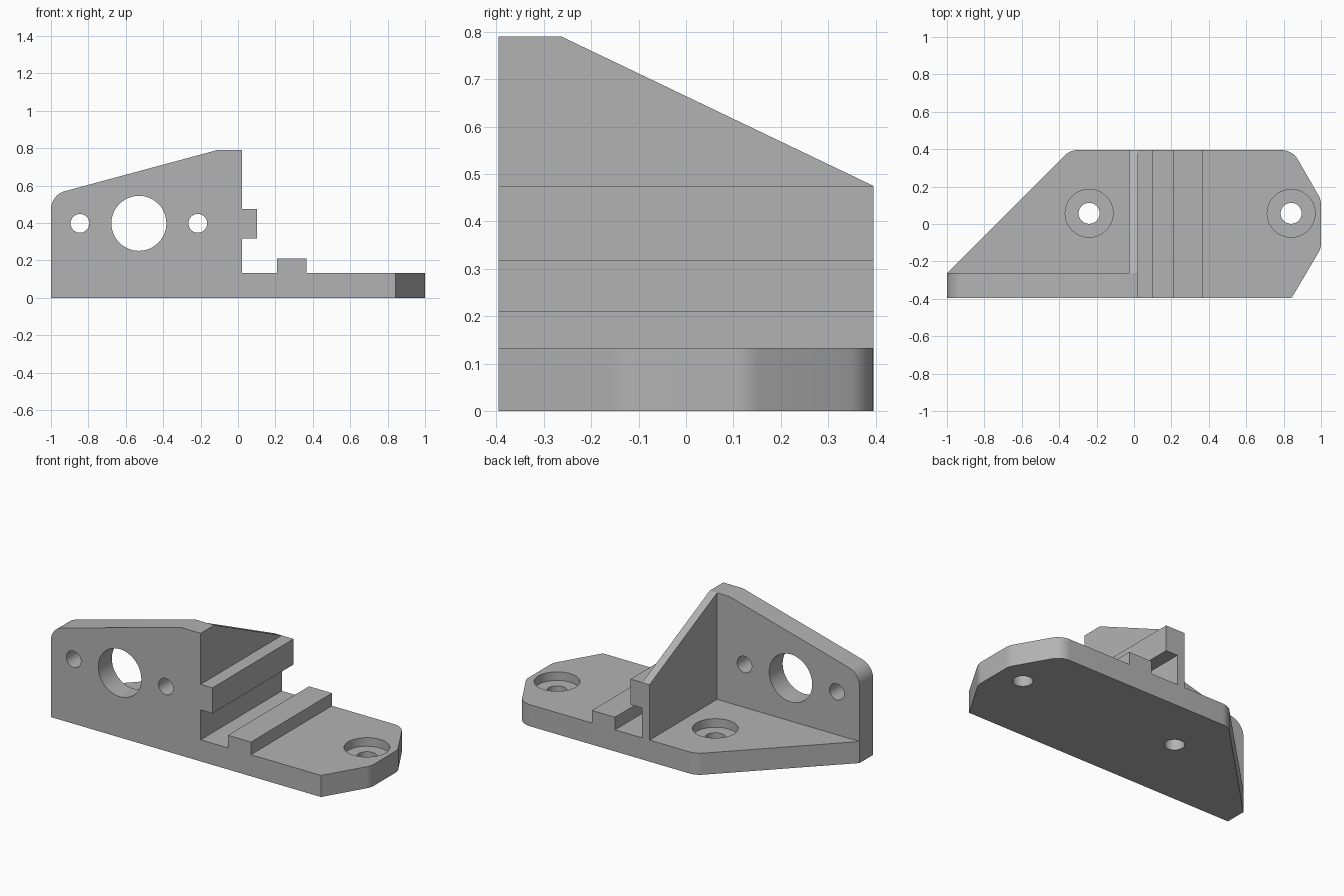
import bpy, math
from mathutils import Vector

cube = bpy.data.objects.get("Cube")
if cube:
    bpy.data.objects.remove(cube, do_unlink=True)

grey = bpy.data.materials.new("light_grey")
grey.use_nodes = True
COLOUR = (0.45, 0.45, 0.45, 1)
grey.diffuse_color = COLOUR
grey.node_tree.nodes["Principled BSDF"].inputs["Base Color"].default_value = COLOUR

FRONT, BACK, THICK = -0.395, 0.395, 0.133
PLATE_BACK = -0.263
ROUND = 0.1


def fillet(points, rounded, steps=8):
    """Replace the numbered corners of an outline with tangent arcs."""
    out = []
    for i, p in enumerate(points):
        p = Vector(p)
        if i not in rounded:
            out.append(p)
            continue
        a = (Vector(points[i - 1]) - p).normalized()
        b = (Vector(points[(i + 1) % len(points)]) - p).normalized()
        half = a.angle(b) / 2
        centre = p + (a + b).normalized() * ROUND / math.sin(half)
        start = p + a * ROUND / math.tan(half) - centre
        end = p + b * ROUND / math.tan(half) - centre
        sweep = math.pi - 2 * half
        for k in range(steps + 1):
            t = k / steps
            out.append(centre + (start * math.sin((1 - t) * sweep)
                                 + end * math.sin(t * sweep)) / math.sin(sweep))
    return out


def prism(name, outline, axis, lo, hi):
    """Extrude a 2D outline along the given axis."""
    place = {"x": lambda p, d: (d, p[0], p[1]),
             "y": lambda p, d: (p[0], d, p[1]),
             "z": lambda p, d: (p[0], p[1], d)}[axis]
    n = len(outline)
    verts = [place(p, d) for d in (lo, hi) for p in outline]
    faces = [list(range(n))[::-1], list(range(n, 2 * n))]
    faces += [[i, (i + 1) % n, n + (i + 1) % n, n + i] for i in range(n)]
    if axis == "y":
        faces = [f[::-1] for f in faces]
    mesh = bpy.data.meshes.new(name)
    mesh.from_pydata(verts, [], faces)
    mesh.materials.append(grey)
    obj = bpy.data.objects.new(name, mesh)
    bpy.context.collection.objects.link(obj)
    return obj


def rect(u0, u1, v0, v1):
    return [(u0, v0), (u1, v0), (u1, v1), (u0, v1)]


def circle(u, v, r, n=48):
    return [(u + r * math.cos(2 * math.pi * k / n),
             v + r * math.sin(2 * math.pi * k / n)) for k in range(n)]


def combine(target, other, operation):
    mod = target.modifiers.new(operation, "BOOLEAN")
    mod.operation, mod.object, mod.solver = operation, other, "EXACT"
    other.hide_render = True
    bpy.ops.object.select_all(action="DESELECT")
    bpy.context.view_layer.objects.active = target
    target.select_set(True)
    bpy.ops.object.modifier_apply(modifier=mod.name)
    bpy.data.objects.remove(other, do_unlink=True)


# Base plate with clipped, rounded corners
bracket = prism("mounting_bracket", fillet(
    [(-1, FRONT), (0.843, FRONT), (1, -0.13), (1, 0.13), (0.847, BACK),
     (-0.342, BACK), (-1, PLATE_BACK)], {2, 3, 4, 5}), "z", 0, THICK)

# Upright front plate, side wall, hooked lip and low rail
solids = [
    prism("front_plate", fillet(
        [(-1, 0), (0.022, 0), (0.022, 0.79), (-0.11, 0.79), (-1, 0.55)], {4}),
        "y", FRONT, PLATE_BACK),
    prism("side_wall", [(FRONT, 0), (BACK, 0), (BACK, 0.475),
                        (PLATE_BACK, 0.79), (FRONT, 0.79)], "x", -0.028, 0.022),
    prism("lip", rect(-0.01, 0.102, 0.317, 0.475), "y", FRONT, BACK),
    prism("rail", rect(0.208, 0.365, 0.05, 0.211), "y", FRONT, BACK),
]
for part in solids:
    combine(bracket, part, "UNION")

# Large opening and two screw holes through the front plate
for x, r in ((-0.53, 0.147), (-0.845, 0.05), (-0.215, 0.05)):
    combine(bracket, prism("plate_hole", circle(x, 0.398, r), "y", -0.5, -0.2),
            "DIFFERENCE")

# Counterbored screw holes in the base
for x in (-0.24, 0.84):
    for r, bottom in ((0.128, 0.08), (0.056, -0.1)):
        combine(bracket, prism("base_hole", circle(x, 0.057, r), "z", bottom, 0.25),
                "DIFFERENCE")

bpy.ops.object.shade_smooth_by_angle(angle=math.radians(25))
